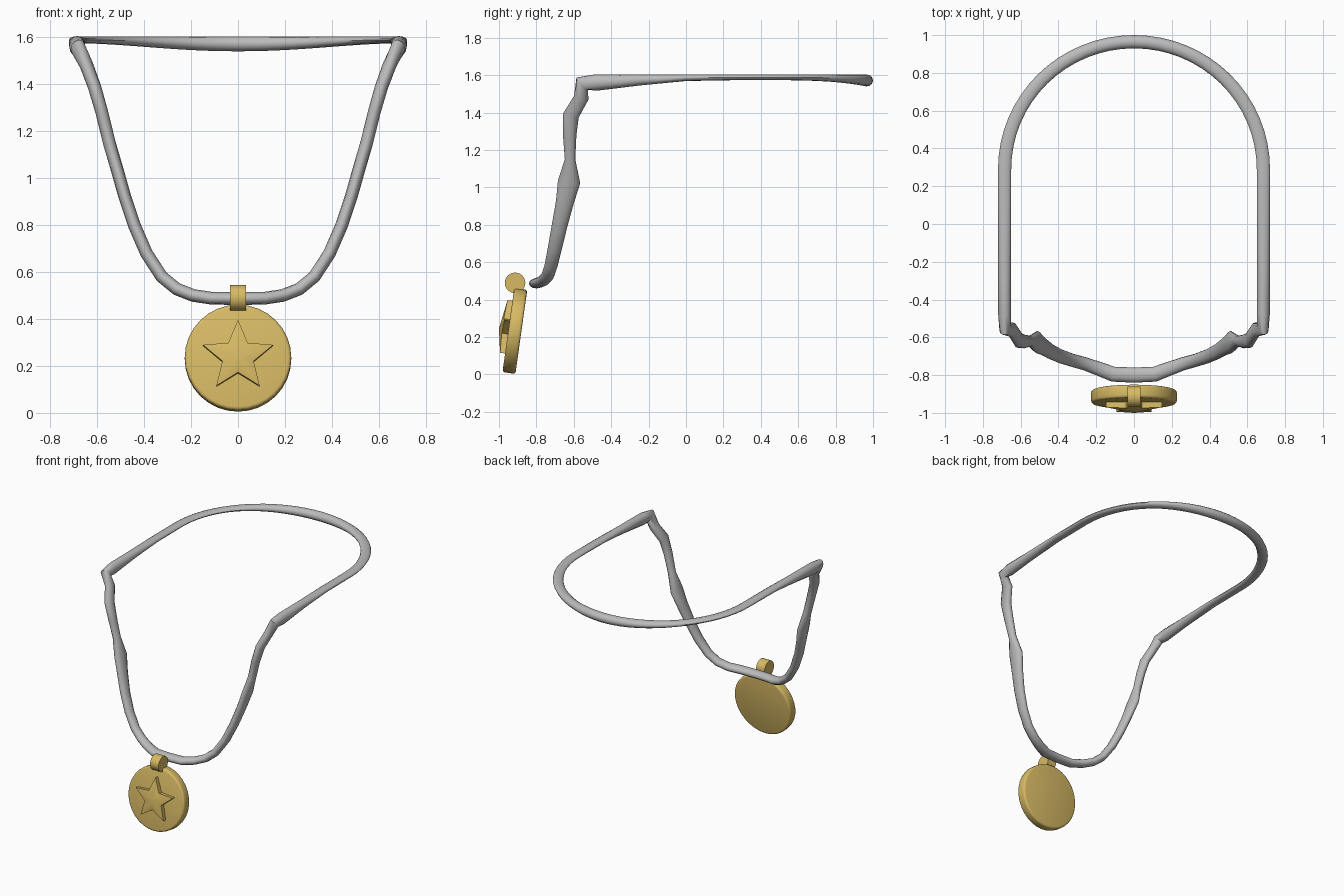
import bpy
import bmesh
from math import sin, cos, pi, radians
from mathutils import Vector, Matrix

cube = bpy.data.objects.get("Cube")
if cube:
    bpy.data.objects.remove(cube, do_unlink=True)


def material(name, color):
    m = bpy.data.materials.new(name)
    m.use_nodes = True
    m.diffuse_color = color
    bsdf = m.node_tree.nodes["Principled BSDF"]
    bsdf.inputs["Base Color"].default_value = color
    bsdf.inputs["Roughness"].default_value = 0.5
    return m


GREY = material("cord grey", (0.5, 0.5, 0.5, 1))
GOLD = material("medal gold", (0.68, 0.49, 0.13, 1))


def finish(name, bm, mat, angle):
    bmesh.ops.recalc_face_normals(bm, faces=bm.faces)
    mesh = bpy.data.meshes.new(name)
    bm.to_mesh(mesh)
    bm.free()
    obj = bpy.data.objects.new(name, mesh)
    bpy.context.collection.objects.link(obj)
    mesh.materials.append(mat)
    bpy.ops.object.select_all(action="DESELECT")
    obj.select_set(True)
    bpy.context.view_layer.objects.active = obj
    bpy.ops.object.shade_smooth_by_angle(angle=radians(angle))
    return obj


# Cord: stations are (centre, half width, half height, height direction)
UP, FRONT = Vector((0, 0, 1)), Vector((0, -1, 0))
half = []
ARC = 16
for i in range(ARC + 1):
    a = pi / 2 * i / ARC
    h = 0.015 + 0.017 * cos(a) ** 4
    half.append((Vector((0.685 * sin(a), 0.29 + 0.675 * cos(a), 1.604 - h)), 0.035, h, UP))
for y, h in ((0.0, 0.018), (-0.25, 0.03), (-0.48, 0.044)):
    half.append((Vector((0.685, y, 1.605 - h)), 0.034, h, UP))
half.append((Vector((0.682, -0.555, 1.555)), 0.032, 0.045, (UP + FRONT).normalized()))

# Hanging front strand: x, y, z, half width, half depth
for x, y, z, w, h in (
    (0.645, -0.56, 1.48, 0.029, 0.04), (0.61, -0.615, 1.385, 0.028, 0.043),
    (0.58, -0.622, 1.28, 0.027, 0.036), (0.548, -0.62, 1.15, 0.027, 0.028),
    (0.513, -0.625, 1.03, 0.027, 0.06), (0.482, -0.648, 0.92, 0.027, 0.048),
    (0.442, -0.675, 0.8, 0.027, 0.042), (0.39, -0.7, 0.68, 0.027, 0.038),
    (0.325, -0.722, 0.58, 0.027, 0.035), (0.26, -0.74, 0.527, 0.027, 0.035),
    (0.19, -0.765, 0.5, 0.027, 0.037), (0.11, -0.795, 0.488, 0.027, 0.04),
    (0.0, -0.8, 0.487, 0.027, 0.04),
):
    half.append((Vector((x, y, z)), w, h, FRONT))

# Mirror the half path into a closed loop and skin it
loop = half + [(Vector((-c.x, c.y, c.z)), w, h, v) for c, w, h, v in half[-2:0:-1]]
SIDES = 12
bm = bmesh.new()
rings = []
for i, (c, w, h, ref) in enumerate(loop):
    before = (c - loop[i - 1][0]).normalized()
    after = (loop[(i + 1) % len(loop)][0] - c).normalized()
    t = (before + after).normalized()
    u = t.cross(ref).normalized()
    v = u.cross(t)
    rings.append([bm.verts.new(c + u * w * cos(2 * pi * k / SIDES) + v * h * sin(2 * pi * k / SIDES))
                  for k in range(SIDES)])
for i, ring in enumerate(rings):
    nxt = rings[(i + 1) % len(rings)]
    for k in range(SIDES):
        j = (k + 1) % SIDES
        bm.faces.new((ring[k], ring[j], nxt[j], nxt[k]))
finish("neck_cord", bm, GREY, 50)

# Medal frame: local z points out of the front face, local y points up
medal = Matrix.Translation((0, -0.915, 0.233)) @ Matrix.Rotation(radians(90 - 8), 4, "X")

# Disc with a rounded rim
bm = bmesh.new()
bmesh.ops.create_cone(bm, cap_ends=True, segments=32, radius1=0.227, radius2=0.227, depth=0.07)
rim = [e for e in bm.edges if abs(e.verts[0].co.z - e.verts[1].co.z) < 0.001]
bmesh.ops.bevel(bm, geom=rim, offset=0.014, segments=3, profile=0.5, affect="EDGES")
bm.transform(medal)
finish("medal_disc", bm, GOLD, 40)

# Raised star with a domed face
bm = bmesh.new()
low, high = [], []
for i in range(10):
    a = pi / 2 + i * pi / 5
    r = 0.07 if i % 2 else 0.157
    low.append(bm.verts.new((r * cos(a), r * sin(a), 0.03)))
    high.append(bm.verts.new((r * cos(a), r * sin(a), 0.062 if i % 2 == 0 else 0.068)))
apex = bm.verts.new((0, 0, 0.086))
for i in range(10):
    j = (i + 1) % 10
    bm.faces.new((low[i], low[j], high[j], high[i]))
    bm.faces.new((high[i], high[j], apex))
bm.faces.new(low[::-1])
bm.transform(medal)
finish("medal_star", bm, GOLD, 40)

# Bail joining medal and cord
bm = bmesh.new()
bmesh.ops.create_cone(bm, cap_ends=True, segments=24, radius1=0.055, radius2=0.055, depth=0.068)
bm.transform(Matrix.Translation((0, -0.914, 0.49)) @ Matrix.Rotation(pi / 2, 4, "Y"))
finish("medal_bail", bm, GOLD, 40)
